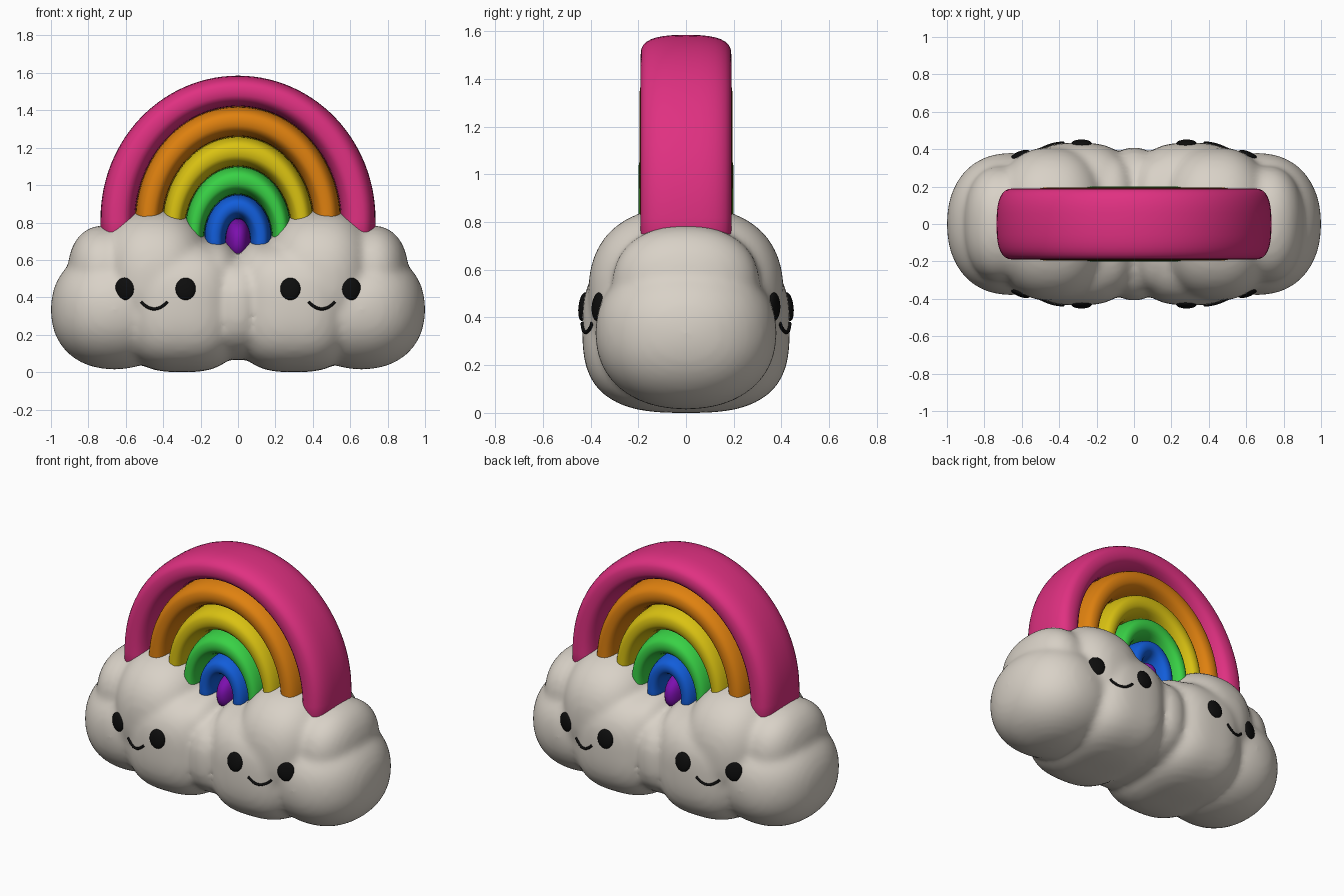
import bpy, bmesh, math
from mathutils import Vector
from mathutils.bvhtree import BVHTree

if "Cube" in bpy.data.objects:
    bpy.data.objects.remove(bpy.data.objects["Cube"], do_unlink=True)


def material(name, rgb):
    m = bpy.data.materials.new(name)
    m.use_nodes = True
    m.diffuse_color = (*rgb, 1)
    bsdf = m.node_tree.nodes["Principled BSDF"]
    bsdf.inputs["Base Color"].default_value = (*rgb, 1)
    bsdf.inputs["Roughness"].default_value = 0.6
    return m


CREAM = material("cloud cream", (0.69, 0.64, 0.57))
BLACK = material("black", (0.004, 0.004, 0.004))
PURPLE = material("purple", (0.20, 0.005, 0.42))


def finish(bm, name, mat):
    bmesh.ops.recalc_face_normals(bm, faces=bm.faces)
    me = bpy.data.meshes.new(name)
    bm.to_mesh(me)
    bm.free()
    me.materials.append(mat)
    ob = bpy.data.objects.new(name, me)
    bpy.context.collection.objects.link(ob)
    me.shade_smooth()
    return ob


def add_puff(bm, centre, radii, power):
    """Rounded-box ellipsoid; power 2 is a true ellipsoid."""
    verts = bmesh.ops.create_icosphere(bm, subdivisions=4, radius=1)["verts"]
    for v in verts:
        p = v.co.normalized()
        k = sum(abs(c) ** power for c in p) ** (-1 / power)
        v.co = Vector([centre[i] + p[i] * k * radii[i] for i in range(3)])


# Cloud: overlapping puffs mirrored left and right, fused and softened
bm = bmesh.new()
puffs = [
    ((0.44, 0, 0.50), (0.31, 0.41, 0.37), 2.4),   # tall upper puff
    ((0.71, 0, 0.53), (0.20, 0.31, 0.26), 2.3),   # outer shoulder
    ((0.66, 0, 0.34), (0.34, 0.38, 0.32), 2.2),   # outer base
    ((0.30, 0, 0.36), (0.33, 0.435, 0.355), 2.9),  # inner base
    ((0.13, 0, 0.50), (0.16, 0.37, 0.215), 2.3),  # low middle puff
]
for c, r, n in puffs:
    for side in (1, -1):
        add_puff(bm, (side * c[0], c[1], c[2]), r, n)
add_puff(bm, (0, 0, 0.355), (0.16, 0.41, 0.285), 2.6)
cloud = finish(bm, "cloud", CREAM)
bpy.context.view_layer.objects.active = cloud
remesh = cloud.modifiers.new("fuse", "REMESH")
remesh.mode = "VOXEL"
remesh.voxel_size = 0.02
remesh.use_smooth_shade = True
soften = cloud.modifiers.new("soften", "SMOOTH")
soften.factor = 0.5
soften.iterations = 9
for mod in ("fuse", "soften"):
    bpy.ops.object.modifier_apply(modifier=mod)
low = min(v.co.z for v in cloud.data.vertices)
wide = max(v.co.x for v in cloud.data.vertices)
for v in cloud.data.vertices:
    v.co.x /= wide
    v.co.z -= low
cloud.data.shade_smooth()

# Rainbow: each band fills the space between two neighbouring arches
arches = [  # half width, top, springing height
    (0.735, 1.585, 0.82), (0.55, 1.42, 0.80), (0.405, 1.26, 0.78),
    (0.285, 1.10, 0.75), (0.18, 0.95, 0.72), (0.065, 0.82, 0.70),
]
bands = [
    ("pink", (0.74, 0.03, 0.22), 0.19), ("orange", (0.74, 0.22, 0.005), 0.195),
    ("yellow", (0.70, 0.54, 0.006), 0.195), ("green", (0.04, 0.64, 0.06), 0.20),
    ("blue", (0.006, 0.11, 0.70), 0.195),
]
FOOT, STEPS, SIDES = 0.55, 56, 32


def arch_point(arch, i):
    """Point i of an arch, with a straight leg before and after the curve."""
    rx, top, base = arch
    if i < 0 or i > STEPS:
        return Vector((rx if i < 0 else -rx, 0, FOOT))
    t = math.pi * i / STEPS
    return Vector((rx * math.cos(t), 0, base + (top - base) * math.sin(t)))


def spow(c, power):
    return math.copysign(abs(c) ** (2 / power), c)


for k, (colour, rgb, depth) in enumerate(bands):
    bm = bmesh.new()
    rings = []
    for i in range(-1, STEPS + 2):
        outer, inner = arch_point(arches[k], i), arch_point(arches[k + 1], i)
        mid, half = (outer + inner) / 2, (outer - inner) / 2
        ring = []
        for j in range(SIDES):
            a = 2 * math.pi * j / SIDES
            p = mid + half * spow(math.cos(a), 2.7)
            p.y = depth * spow(math.sin(a), 2.7)
            ring.append(bm.verts.new(p))
        rings.append(ring)
    for r0, r1 in zip(rings, rings[1:]):
        for j in range(SIDES):
            n = (j + 1) % SIDES
            bm.faces.new((r0[j], r0[n], r1[n], r1[j]))
    bm.faces.new(rings[0])
    bm.faces.new(rings[-1])
    finish(bm, colour + "_band", material(colour, rgb))

bm = bmesh.new()
add_puff(bm, (0, 0, 0.70), (0.068, 0.19, 0.12), 2.3)
finish(bm, "purple_core", PURPLE)

# Faces: drawn on the cloud surface, on both fronts of both lobes
tree = BVHTree.FromObject(cloud, bpy.context.evaluated_depsgraph_get())


def on_cloud(x, z, facing):
    hit, normal, _, _ = tree.ray_cast(Vector((x, 2 * facing, z)), Vector((0, -facing, 0)))
    return hit, normal


def add_eye(x, z, facing, name):
    hit, normal = on_cloud(x, z, facing)
    bm = bmesh.new()
    bmesh.ops.create_uvsphere(bm, u_segments=24, v_segments=12, radius=1)
    turn = normal.to_track_quat("Y", "Z")
    for v in bm.verts:
        v.co = hit + turn @ Vector((v.co.x * 0.054, v.co.y * 0.02, v.co.z * 0.06))
    finish(bm, name, BLACK)


def add_smile(x, z, facing, name):
    curve = bpy.data.curves.new(name, "CURVE")
    curve.dimensions = "3D"
    curve.bevel_depth = 0.008
    curve.bevel_resolution = 2
    curve.use_fill_caps = True
    spline = curve.splines.new("POLY")
    spline.points.add(14)
    for i, p in enumerate(spline.points):
        s = i / 7 - 1
        hit, normal = on_cloud(x + 0.07 * s, z + 0.038 * s * s, facing)
        p.co = (*(hit + normal * 0.003), 1)
    curve.materials.append(BLACK)
    bpy.context.collection.objects.link(bpy.data.objects.new(name, curve))


for facing, where in ((-1, "front"), (1, "back")):
    for side, hand in ((1, "left"), (-1, "right")):
        add_eye(side * 0.28, 0.445, facing, f"{where}_{hand}_inner_eye")
        add_eye(side * 0.607, 0.445, facing, f"{where}_{hand}_outer_eye")
        add_smile(side * 0.447, 0.338, facing, f"{where}_{hand}_smile")
